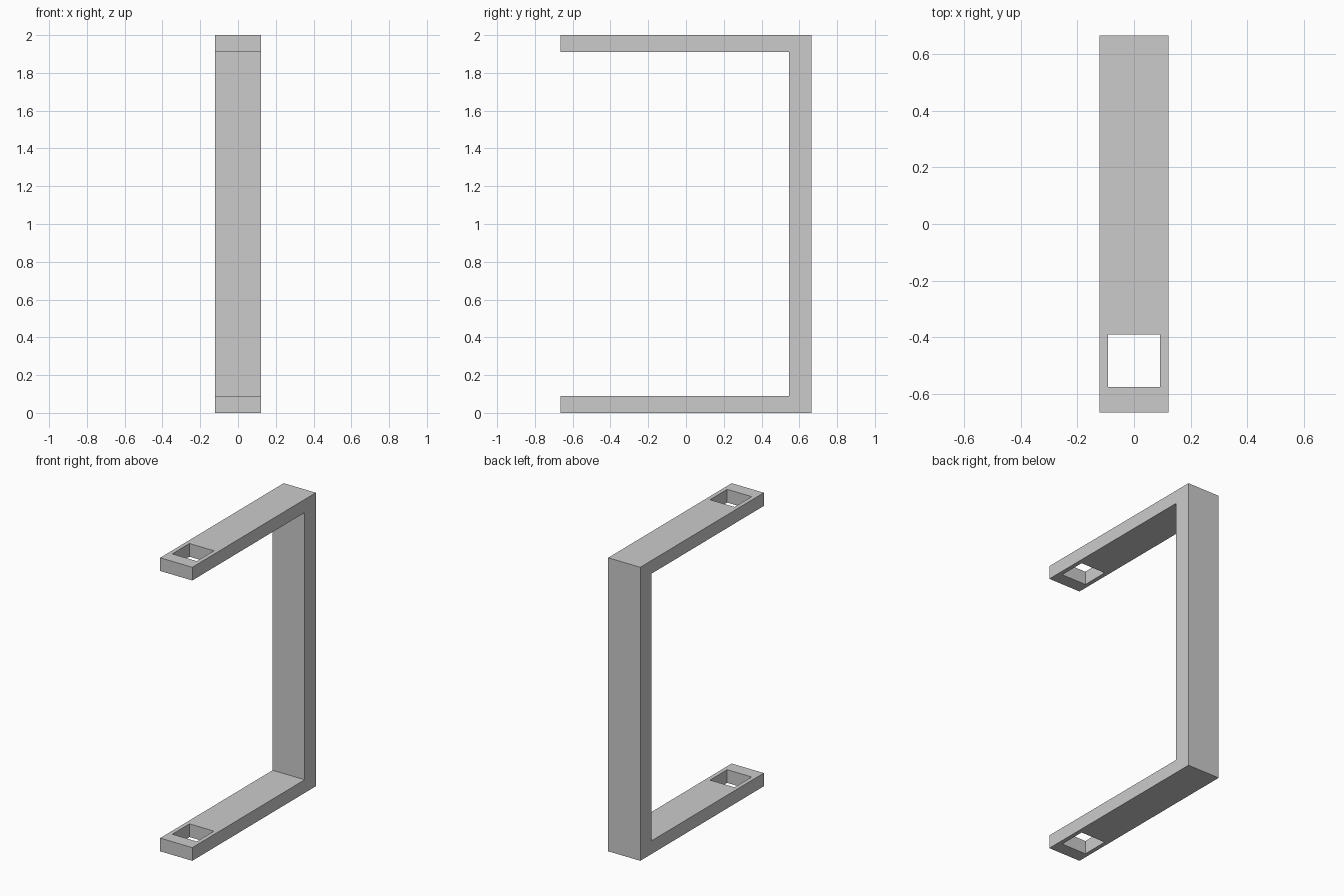
import bpy
import bmesh
from mathutils import Matrix

if "Cube" in bpy.data.objects:
    bpy.data.objects.remove(bpy.data.objects["Cube"], do_unlink=True)

HALF_W, HALF_D, HEIGHT = 0.121, 0.665, 2.0
ARM, POST = 0.09, 0.12          # thickness of the arms and the upright
HOLE, HOLE_Y = 0.185, -0.483    # square hole side and centre

grey = bpy.data.materials.new("plain_grey")
grey.use_nodes = True
grey.diffuse_color = (0.6, 0.6, 0.6, 1)
grey.node_tree.nodes["Principled BSDF"].inputs["Base Color"].default_value = (0.6, 0.6, 0.6, 1)


def make_object(name, bm):
    bmesh.ops.recalc_face_normals(bm, faces=bm.faces)
    mesh = bpy.data.meshes.new(name)
    bm.to_mesh(mesh)
    bm.free()
    mesh.materials.append(grey)
    obj = bpy.data.objects.new(name, mesh)
    bpy.context.collection.objects.link(obj)
    return obj


# C-shaped side profile, extruded across the width
inner = HALF_D - POST
profile = [(-HALF_D, 0), (HALF_D, 0), (HALF_D, HEIGHT), (-HALF_D, HEIGHT),
           (-HALF_D, HEIGHT - ARM), (inner, HEIGHT - ARM), (inner, ARM), (-HALF_D, ARM)]
bm = bmesh.new()
side = bm.faces.new([bm.verts.new((-HALF_W, y, z)) for y, z in profile])
wall = bmesh.ops.extrude_face_region(bm, geom=[side])
moved = [v for v in wall["geom"] if isinstance(v, bmesh.types.BMVert)]
bmesh.ops.translate(bm, verts=moved, vec=(2 * HALF_W, 0, 0))
bracket = make_object("bracket", bm)

# One square cutter passes through both arms
bm = bmesh.new()
bmesh.ops.create_cube(bm, size=1, matrix=Matrix.Translation((0, HOLE_Y, HEIGHT / 2))
                      @ Matrix.Diagonal((HOLE, HOLE, HEIGHT + 1, 1)))
cutter = make_object("hole_cutter", bm)
cutter.hide_render = True

cut = bracket.modifiers.new("square_holes", "BOOLEAN")
cut.operation = "DIFFERENCE"
cut.solver = "EXACT"
cut.object = cutter
bpy.context.view_layer.objects.active = bracket
bpy.ops.object.modifier_apply(modifier=cut.name)
bpy.data.objects.remove(cutter, do_unlink=True)
